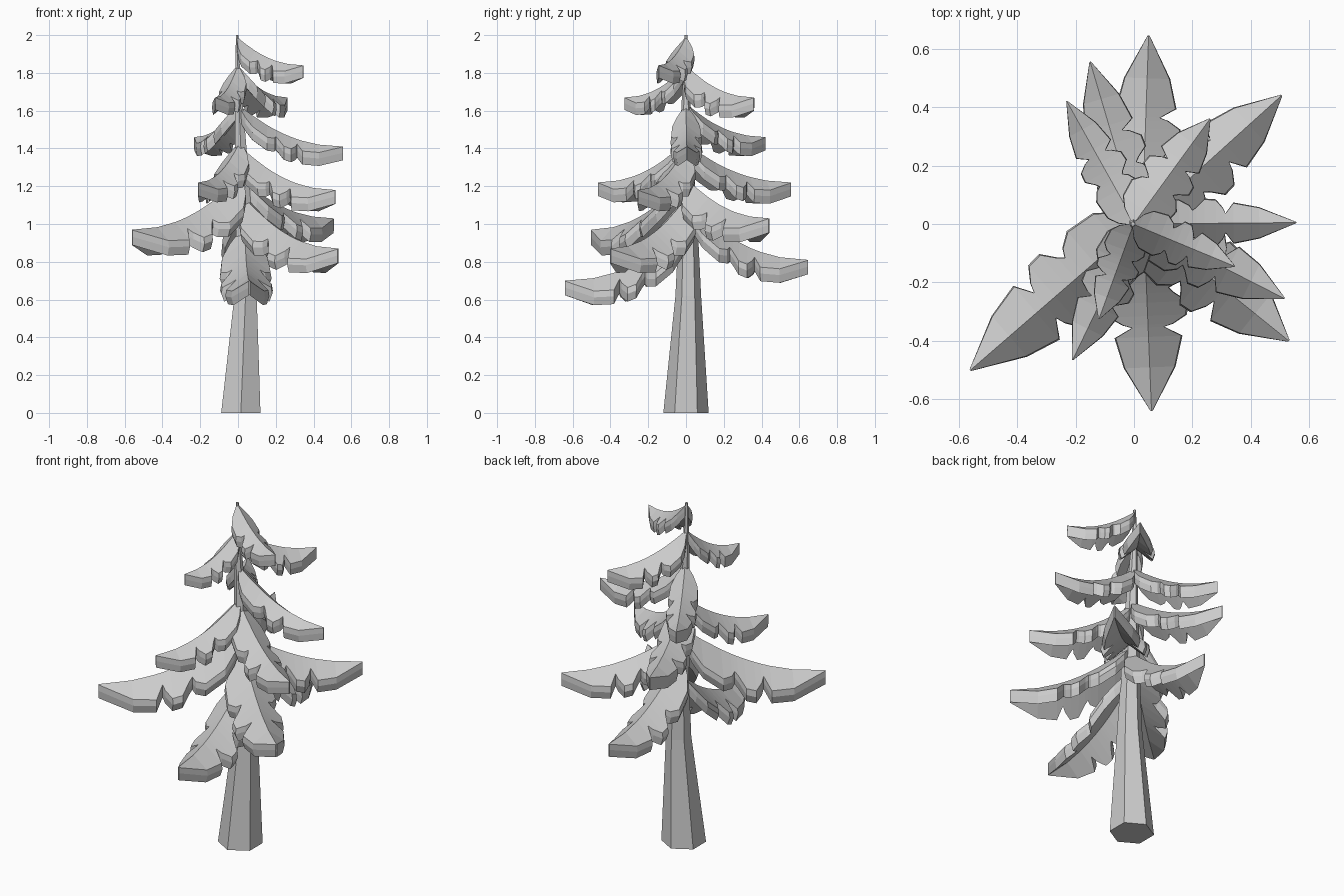
import bpy
import bmesh
import math
from mathutils import Vector

cube = bpy.data.objects.get("Cube")
if cube:
    bpy.data.objects.remove(cube, do_unlink=True)

# One plain material for the whole tree
grey = bpy.data.materials.new("light_grey")
grey.use_nodes = True
grey.diffuse_color = (0.6, 0.6, 0.6, 1)
shader = grey.node_tree.nodes["Principled BSDF"]
shader.inputs["Base Color"].default_value = (0.6, 0.6, 0.6, 1)
shader.inputs["Roughness"].default_value = 0.8


def loft(name, rings):
    """Join rings of points into a closed, flat-shaded solid."""
    bm = bmesh.new()
    loops = [[bm.verts.new(p) for p in ring] for ring in rings]
    count = len(loops[0])
    for a, b in zip(loops, loops[1:]):
        for i in range(count):
            j = (i + 1) % count
            bm.faces.new((a[i], a[j], b[j], b[i]))
    bm.faces.new(loops[0])
    bm.faces.new(loops[-1])
    bmesh.ops.recalc_face_normals(bm, faces=bm.faces)
    mesh = bpy.data.meshes.new(name)
    bm.to_mesh(mesh)
    bm.free()
    mesh.materials.append(grey)
    obj = bpy.data.objects.new(name, mesh)
    bpy.context.collection.objects.link(obj)
    return obj


# Trunk: centre x, centre y, height, radius
TRUNK = [(0.015, 0, 0, 0.12), (0.04, 0.012, 0.62, 0.068),
         (0.035, 0.012, 0.95, 0.052), (0.015, 0, 1.4, 0.035),
         (0, 0, 1.75, 0.018), (-0.004, 0, 2.0, 0.008)]


def hexagon(x, y, z, r):
    angles = [math.radians(30 + 60 * i) for i in range(6)]
    return [(x + r * math.cos(a), y + r * math.sin(a), z) for a in angles]


def trunk_centre(z):
    for a, b in zip(TRUNK, TRUNK[1:]):
        if z <= b[2]:
            f = (z - a[2]) / (b[2] - a[2])
            return Vector(a[:2]).lerp(Vector(b[:2]), f)
    return Vector(TRUNK[-1][:2])


loft("trunk", [hexagon(*t) for t in TRUNK])

# Bough outline: fraction of length, half width relative to the head
OUTLINE = [(0, 0.1), (0.06, 0.72), (0.13, 1.08), (0.27, 1.18), (0.335, 0.9),
           (0.355, 0.66), (0.38, 0.8), (0.43, 1.2), (0.5, 1.16), (0.545, 0.75),
           (0.56, 0.48), (0.61, 1.0), (0.77, 0.76), (1, 0.03)]


def bough(name, tip, root_z, head):
    """Drooping roof-shaped bough with lobed edges and a thick rim."""
    start = trunk_centre(root_z)
    reach = Vector(tip[:2]) - start
    length = reach.length
    side = Vector((-reach.y, reach.x)) / length
    rim = 0.052 + 0.035 * length
    rings = []
    for t, w in OUTLINE:
        centre = start + reach * t
        ridge = tip[2] + (root_z - tip[2]) * (1 - t) ** 2.1
        half = w * head
        edge = ridge - 0.8 * half

        def point(across, z):
            p = centre + side * across
            return (p.x, p.y, z)

        right = [(half, edge), (half * 1.04, edge - rim * 0.45),
                 (half * 0.92, edge - rim)]
        left = [(-a, z) for a, z in reversed(right)]
        section = [(0, ridge)] + right + [(0, ridge - rim)] + left
        rings.append([point(a, z) for a, z in section])
    loft(name, rings)


# Boughs from top to bottom: tip, height at the trunk, half width of the head
BOUGHS = [
    ((0.345, -0.145, 1.84), 1.99, 0.062),
    ((0.26, 0.36, 1.67), 1.84, 0.078),
    ((-0.12, -0.325, 1.67), 1.84, 0.06),
    ((-0.23, 0.42, 1.46), 1.64, 0.066),
    ((0.555, 0.005, 1.41), 1.63, 0.068),
    ((-0.21, -0.465, 1.22), 1.44, 0.075),
    ((-0.15, 0.555, 1.22), 1.43, 0.082),
    ((0.515, -0.255, 1.18), 1.41, 0.085),
    ((0.505, 0.44, 1.03), 1.24, 0.1),
    ((-0.56, -0.5, 0.97), 1.26, 0.117),
    ((0.53, -0.4, 0.87), 1.15, 0.112),
    ((0.05, 0.645, 0.81), 1.11, 0.1),
    ((0.06, -0.64, 0.70), 0.99, 0.112),
]
for number, (tip, root_z, head) in enumerate(BOUGHS, 1):
    bough(f"bough_{number}", tip, root_z, head)
